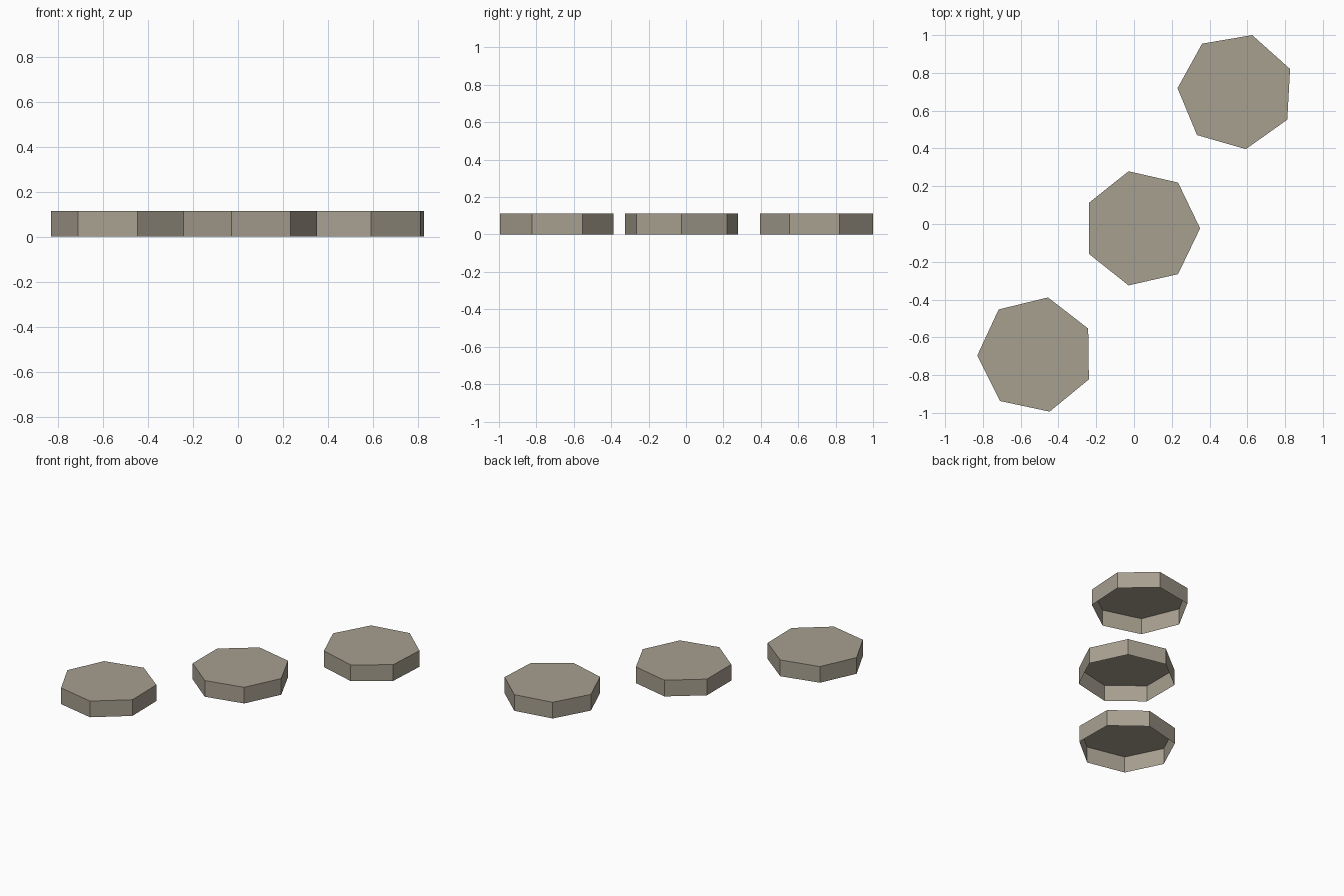
import bpy, bmesh
from math import cos, sin, tau, radians

cube = bpy.data.objects.get("Cube")
if cube:
    bpy.data.objects.remove(cube)

SIDES, RADIUS, HEIGHT = 7, 0.31, 0.113

# Warm grey stone
stone = bpy.data.materials.new("warm_grey_stone")
stone.use_nodes = True
colour = (0.39, 0.35, 0.28, 1)
stone.diffuse_color = colour
stone.node_tree.nodes["Principled BSDF"].inputs["Base Color"].default_value = colour


def stepping_stone(name, x, y, turn):
    """Seven-sided slab: flat top and side walls, open underneath."""
    bm = bmesh.new()
    angles = [radians(turn) + tau * i / SIDES for i in range(SIDES)]
    rim = [bm.verts.new((RADIUS * cos(a), RADIUS * sin(a), HEIGHT)) for a in angles]
    foot = [bm.verts.new((v.co.x, v.co.y, 0)) for v in rim]
    bm.faces.new(rim)
    for i in range(SIDES):
        j = (i + 1) % SIDES
        bm.faces.new((foot[i], foot[j], rim[j], rim[i]))
    mesh = bpy.data.meshes.new(name)
    bm.to_mesh(mesh)
    bm.free()
    mesh.materials.append(stone)
    obj = bpy.data.objects.new(name, mesh)
    obj.location = (x, y, 0)
    bpy.context.collection.objects.link(obj)


# Three stones in a diagonal row
stepping_stone("front_stone", -0.52, -0.692, 180.8)
stepping_stone("middle_stone", 0.04, -0.023, 0)
stepping_stone("back_stone", 0.54, 0.702, 176.8)
